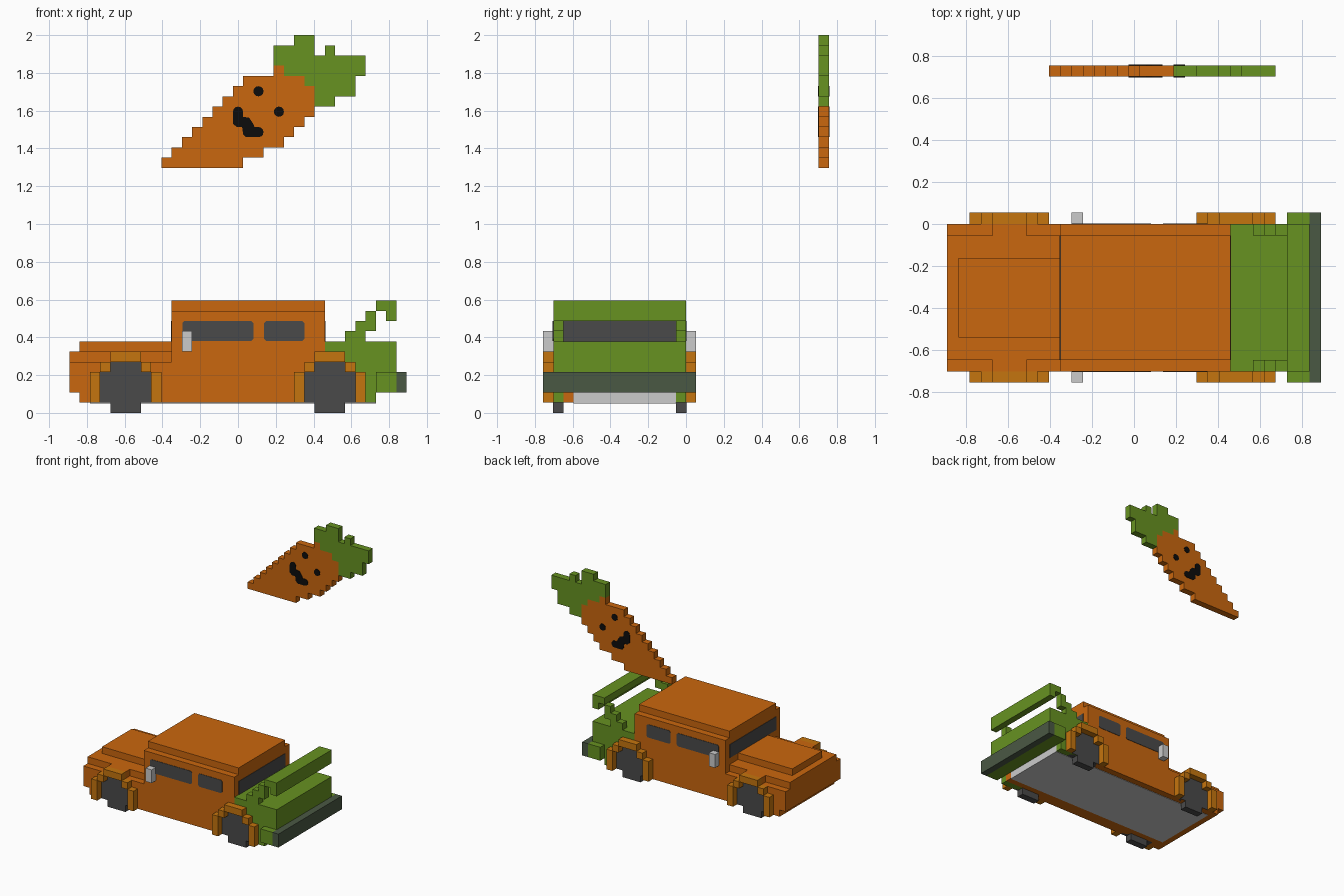
import bpy, bmesh, math

if "Cube" in bpy.data.objects:
    bpy.data.objects.remove(bpy.data.objects["Cube"])

U = 2 / 37            # one block
def X(i): return (i - 16.5) * U
def Y(j): return (j - 14) * U
def Z(k): return k * U

def material(name, r, g, b):
    m = bpy.data.materials.new(name)
    lin = [((c / 255 + 0.055) / 1.055) ** 2.4 if c > 10 else c / 255 / 12.92 for c in (r, g, b)]
    m.diffuse_color = (*lin, 1)
    m.use_nodes = True
    m.node_tree.nodes["Principled BSDF"].inputs["Base Color"].default_value = m.diffuse_color
    return m

ORANGE = material("orange", 202, 103, 14)
OCHRE = material("ochre", 197, 117, 14)
GREEN = material("green", 103, 146, 33)
DARK = material("dark_grey", 74, 74, 74)
BUMPER = material("grey_green", 74, 88, 68)
LIGHT = material("light_grey", 203, 203, 203)
BLACK = material("black", 12, 12, 12)

def rect(i0, i1, k0, k1):
    return [(i0, k0), (i1, k0), (i1, k1), (i0, k1)]

def chamfered(i0, i1, k0, k1, c):
    return [(i0 + c, k0), (i1 - c, k0), (i1, k0 + c), (i1, k1 - c),
            (i1 - c, k1), (i0 + c, k1), (i0, k1 - c), (i0, k0 + c)]

def disc(i, k, r=0.5, n=12):
    return [(i + r * math.cos(2 * math.pi * a / n), k + r * math.sin(2 * math.pi * a / n)) for a in range(n)]

def build(name, mat, parts):
    """parts: list of (side profile in blocks, j0, j1), extruded along y."""
    bm = bmesh.new()
    for pts, j0, j1 in parts:
        f = bm.faces.new([bm.verts.new((X(i), Y(j0), Z(k))) for i, k in pts])
        ext = bmesh.ops.extrude_face_region(bm, geom=[f], use_keep_orig=True)
        for v in ext["geom"]:
            if isinstance(v, bmesh.types.BMVert):
                v.co.y = Y(j1)
    bmesh.ops.recalc_face_normals(bm, faces=bm.faces)
    me = bpy.data.meshes.new(name)
    bm.to_mesh(me)
    bm.free()
    me.materials.append(mat)
    ob = bpy.data.objects.new(name, me)
    bpy.context.collection.objects.link(ob)
    return ob

def both(profiles, j0, j1):
    """Same profiles on both sides of the car (mirrored about j = 7.5)."""
    return [(p, a, b) for p in profiles for a, b in ((j0, j1), (15 - j1, 15 - j0))]

# Car body, hood and roof
build("body", ORANGE, [([(0, 2), (1, 2), (1, 1), (25, 1), (25, 10), (10, 10), (10, 5), (0, 5)], 1, 14)])
build("hood_base", ORANGE, [(rect(0, 10, 5, 6), 2, 13)] + both([rect(4, 7, 5, 6)], 1, 2))
build("hood_panel", ORANGE, [(rect(1, 10, 6, 7), 4, 11)])
build("roof", ORANGE, [(rect(10, 25, 10, 11), 2, 13)])

# Underside
build("floor", LIGHT, [(rect(2, 30, 0.94, 2), 3, 13)])
build("inner_skirt", ORANGE, [(rect(25, 30, 1, 2), 2, 3)])

# Green rear with spoiler on stepped struts
build("trunk", GREEN, [(rect(25, 32, 2, 7), 1, 14)] + both([rect(25, 30, 1, 2)], 1, 2))
build("trunk_side", GREEN, both([rect(30, 32, 2, 4)], 0, 1))
build("spoiler_strut", GREEN, both([[(27, 7), (29, 7), (29, 8), (30, 8), (30, 10), (29, 10),
                                     (29, 9), (28, 9), (28, 8), (27, 8)]], 1, 2))
build("spoiler", GREEN, [([(30, 10), (31, 10), (31, 9), (32, 9), (32, 11), (30, 11)], 1, 14)])
build("rear_bumper", BUMPER, [(rect(32, 33, 2, 4), 0, 15)])

# Wheels and stepped fender arches
for label, i in (("front", 2), ("rear", 22)):
    wheel = [(i + 2, 0), (i + 5, 0), (i + 5, 1), (i + 6, 1), (i + 6, 4), (i + 5, 4),
             (i + 5, 5), (i + 2, 5), (i + 2, 4), (i + 1, 4), (i + 1, 1), (i + 2, 1)]
    build(label + "_wheels", DARK, both([wheel], 0.95, 2))
    arch = [rect(i, i + 1, 1, 4), rect(i + 1, i + 2, 4, 5), rect(i + 2, i + 5, 5, 6),
            rect(i + 5, i + 6, 4, 5), rect(i + 6, i + 7, 1, 4)]
    build(label + "_fenders", OCHRE, both(arch, 0, 1))

# Windows as thin plates, and mirrors
build("side_windows", DARK, both([chamfered(11.05, 18, 7.05, 9, 0.2),
                                  chamfered(19.05, 23, 7.05, 9, 0.2)], 0.94, 1))
build("windshield", DARK, [(rect(9.94, 10, 7, 9), 2, 13)])
build("rear_window", DARK, [(rect(25, 25.06, 7, 9), 2, 13)])
build("mirrors", LIGHT, both([rect(11, 12, 6, 8)], 0, 1))

# Floating carrot: outline per row, starting at row 24
root_left = list(range(9, 18))
root_right = [17, 19, 21, 22, 23, 24, 24, 24, 23]
outline = []
for n, r in enumerate(root_right):
    for p in ((r, 24 + n), (r, 25 + n)):
        if p not in outline:
            outline.append(p)
outline += [(21, 33), (21, 34), (20, 34), (20, 33)]
for n in reversed(range(9)):
    for p in ((root_left[n], 25 + n), (root_left[n], 24 + n)):
        if p not in outline:
            outline.append(p)
build("carrot_root", ORANGE, [(outline, 27, 28)])
leaf = [(24, 30), (26, 30), (26, 31), (28, 31), (28, 33), (29, 33), (29, 35), (26, 35), (26, 36),
        (25, 36), (25, 35), (24, 35), (24, 37), (22, 37), (22, 36), (20, 36), (20, 34), (21, 34),
        (21, 33), (23, 33), (23, 32), (24, 32)]
build("carrot_leaves", GREEN, [(leaf, 27, 28)])

# Face painted on both sides
mouth = [(16, 29.5), (17, 29.5), (17, 29), (17.6, 28.9), (18, 28.3), (18.1, 28), (18.5, 28),
         (18.5, 27), (17.3, 27), (17, 27.3), (16.9, 28), (16.4, 28), (16, 28.3)]
shapes = [disc(18.5, 31.5), disc(20.5, 29.5), disc(16.5, 29.5), disc(18.5, 27.5), mouth]
build("carrot_face", BLACK, [(s, a, b) for s in shapes for a, b in ((26.94, 27), (28, 28.06))])
